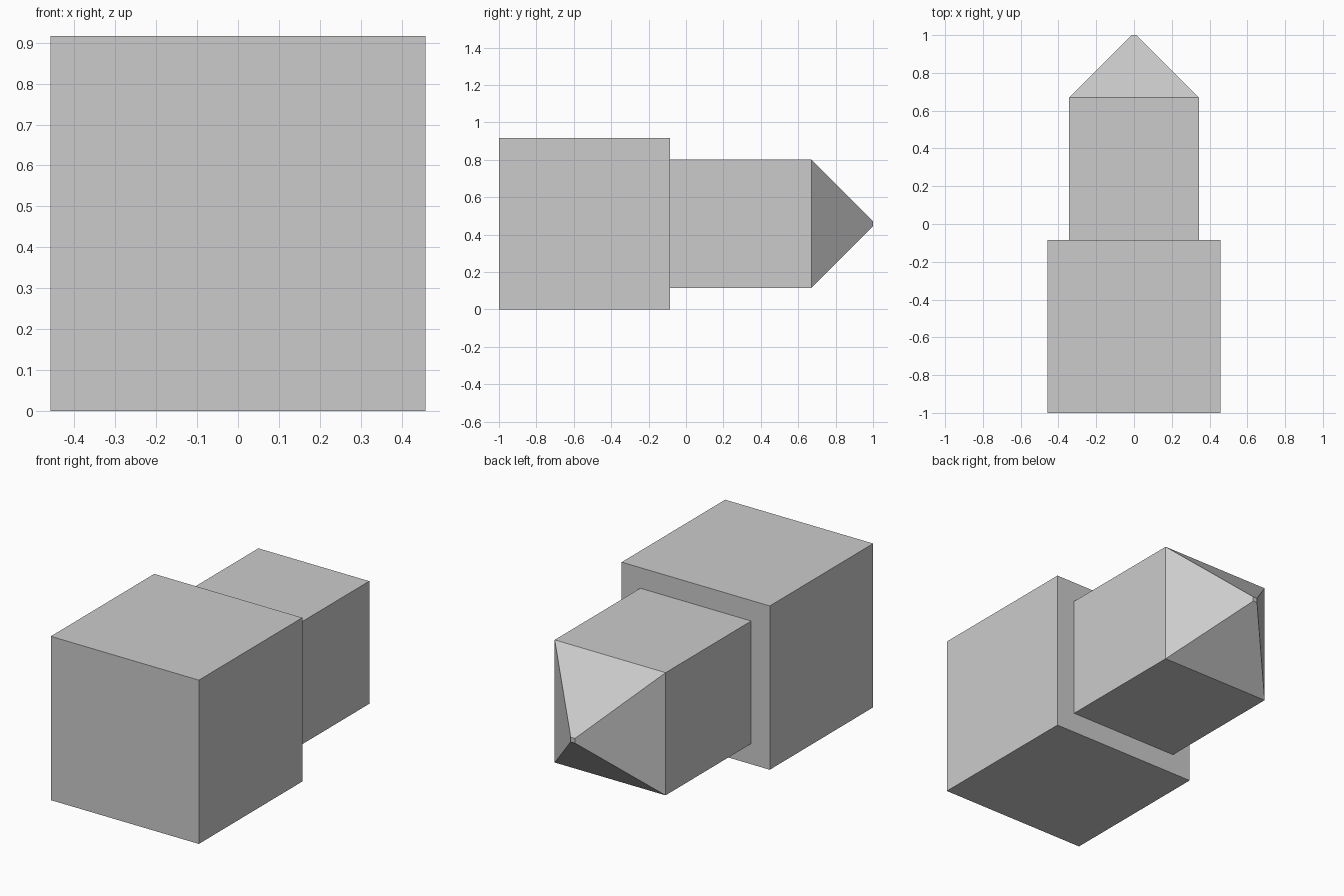
import bpy
import bmesh

cube = bpy.data.objects.get("Cube")
if cube:
    bpy.data.objects.remove(cube, do_unlink=True)

grey = bpy.data.materials.new("plain_grey")
grey.use_nodes = True
colour = (0.6, 0.6, 0.6, 1)
grey.diffuse_color = colour
grey.node_tree.nodes["Principled BSDF"].inputs["Base Color"].default_value = colour

CENTRE_Z = 0.458


def square_loft(name, sections):
    """Loft square sections (y, half width) along y and cap both ends."""
    bm = bmesh.new()
    rings = []
    for y, h in sections:
        corners = ((-h, -h), (h, -h), (h, h), (-h, h))
        rings.append([bm.verts.new((x, y, CENTRE_Z + z)) for x, z in corners])
    for a, b in zip(rings, rings[1:]):
        for i in range(4):
            j = (i + 1) % 4
            bm.faces.new((a[i], a[j], b[j], b[i]))
    bm.faces.new(rings[0])
    bm.faces.new(rings[-1])
    bmesh.ops.recalc_face_normals(bm, faces=bm.faces)
    mesh = bpy.data.meshes.new(name)
    bm.to_mesh(mesh)
    bm.free()
    mesh.materials.append(grey)
    obj = bpy.data.objects.new(name, mesh)
    bpy.context.collection.objects.link(obj)
    return obj


# Large cube at the front
square_loft("base_block", [(-1, 0.458), (-0.086, 0.458)])

# Narrower shaft, tapering to a small blunt point at the back
square_loft("pointed_shaft", [(-0.086, 0.343), (0.67, 0.343), (1, 0.013)])
